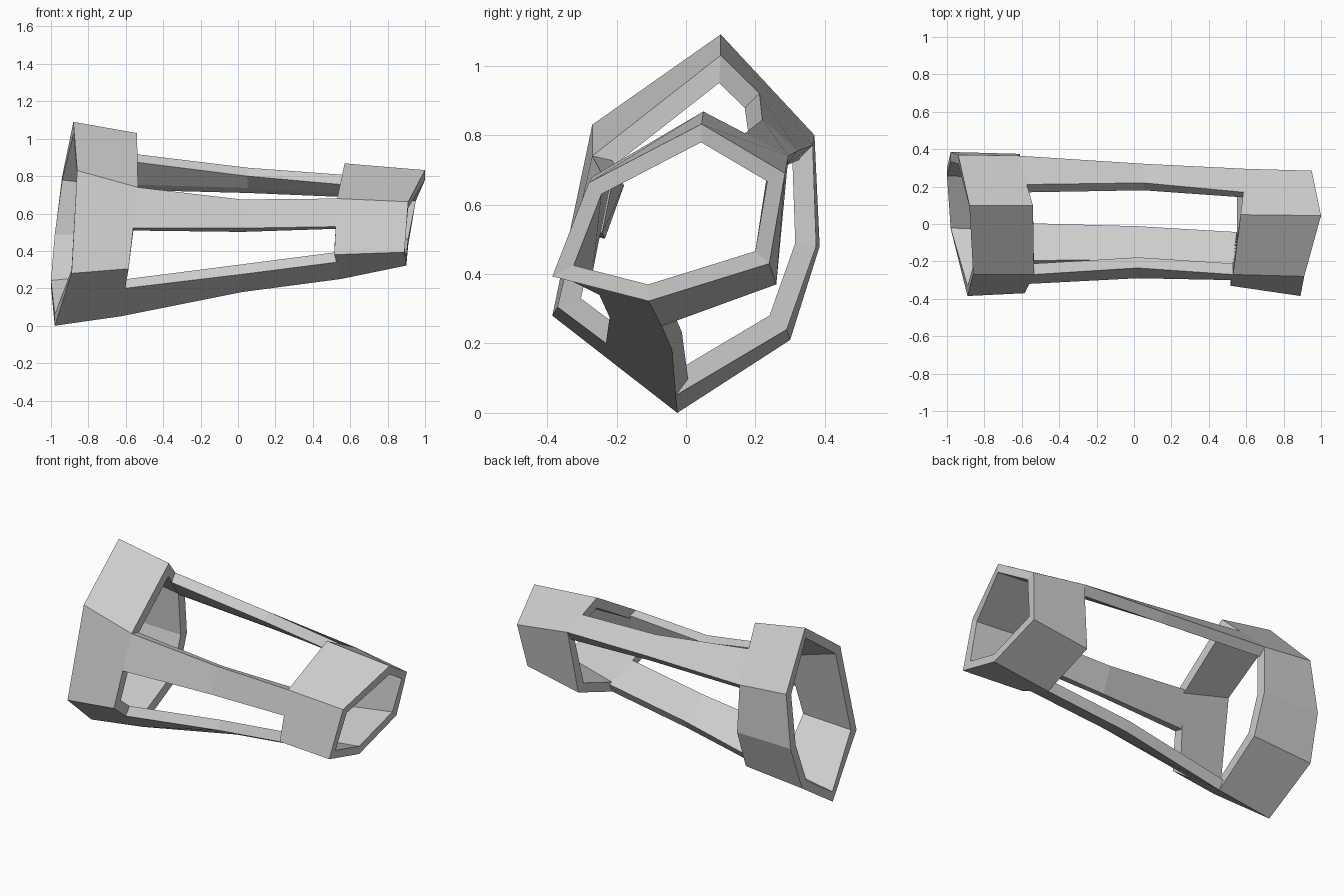
import bpy, bmesh
from mathutils import Vector as V

if "Cube" in bpy.data.objects:
    bpy.data.objects.remove(bpy.data.objects["Cube"])

# Single pale grey material
grey = bpy.data.materials.new("pale_grey")
grey.use_nodes = True
grey.diffuse_color = (0.6, 0.6, 0.6, 1)
grey.node_tree.nodes["Principled BSDF"].inputs["Base Color"].default_value = (0.6, 0.6, 0.6, 1)


def inward(a, b):
    # Unit normal in the yz plane pointing into the tube
    return V((0, b.z - a.z, a.y - b.y)).normalized()


def offset_loop(loop, t):
    # Mitred inner copy of a closed section
    out = []
    for i, p in enumerate(loop):
        n1 = inward(loop[i - 1], p)
        n2 = inward(p, loop[(i + 1) % len(loop)])
        out.append(p + (n1 + n2) * (t / (1 + n1.dot(n2))))
    return out


def loft(name, sections, closed):
    # Skin matching sections; closed joins last to first, otherwise the ends are capped
    bm = bmesh.new()
    rows = [[bm.verts.new(p) for p in s] for s in sections]
    n = len(rows[0])
    pairs = list(zip(rows, rows[1:]))
    if closed:
        pairs.append((rows[-1], rows[0]))
    else:
        bm.faces.new(rows[0])
        bm.faces.new(rows[-1])
    for r, s in pairs:
        for i in range(n):
            j = (i + 1) % n
            bm.faces.new((r[i], r[j], s[j], s[i]))
    bmesh.ops.recalc_face_normals(bm, faces=bm.faces)
    mesh = bpy.data.meshes.new(name)
    bm.to_mesh(mesh)
    bm.free()
    mesh.materials.append(grey)
    bpy.context.collection.objects.link(bpy.data.objects.new(name, mesh))


def collar(name, outer_end, inner_end, t_outer, t_inner):
    loft(name, [outer_end, inner_end, offset_loop(inner_end, t_inner),
                offset_loop(outer_end, t_outer)], True)


def points(*rows):
    return [V(r) for r in rows]


# Large collar: sections run from the apex round the back to the front
big_end = points((-.88, .1, 1.09), (-.94, .37, .8), (-.98, .385, .48), (-1, .3, .21),
                 (-.98, -.025, 0), (-.89, -.385, .28), (-.86, -.27, .83))
big_in = points((-.54, .1, 1.03), (-.62, .365, .77), (-.61, .375, .48), (-.61, .29, .24),
                (-.63, -.03, .05), (-.585, -.37, .305), (-.535, -.27, .74))
collar("large_collar", big_end, big_in, .05, .06)

# Small collar
small_end = points((1, .045, .832), (.95, .285, .69), (.91, .24, .43),
                   (.9, -.108, .322), (.89, -.385, .393), (.91, -.28, .663))
small_in = points((.57, .05, .868), (.6, .295, .74), (.55, .26, .37),
                  (.55, -.07, .25), (.515, -.33, .38), (.53, -.27, .68))
collar("small_collar", small_end, small_in, .046, .055)


def rail(name, edges, t=.06, chamfer=0):
    # Flat bar through a list of outer edges, thickened inward
    sections = []
    for a, b in edges:
        n = inward(a, b) * t
        s = [a, b, b + n]
        if chamfer:
            d = (a - b).normalized() * chamfer
            s += [b + n * 1.1 + d * 1.2]
        sections.append(s + [a + n])
    loft(name, sections, False)


# Three rails joining the collars, each along one corner of the tube
A, B, _, _, E, F, G = big_in
a, b, _, e, f, g = small_in
rail("upper_back_rail", [(A.lerp(B, .42), B), points((.05, .22, .845), (.05, .322, .755)),
                         (a.lerp(b, .49), b)], chamfer=.04)
rail("lower_rail", [(E, E.lerp(F, .59)), points((.02, -.04, .18), (.02, -.22, .275)),
                    (e, e.lerp(f, .69))])
rail("front_rail", [(F.lerp(G, .5), G), points((.02, -.29, .522), (.02, -.235, .675)),
                    (f.lerp(g, .5), g)])
